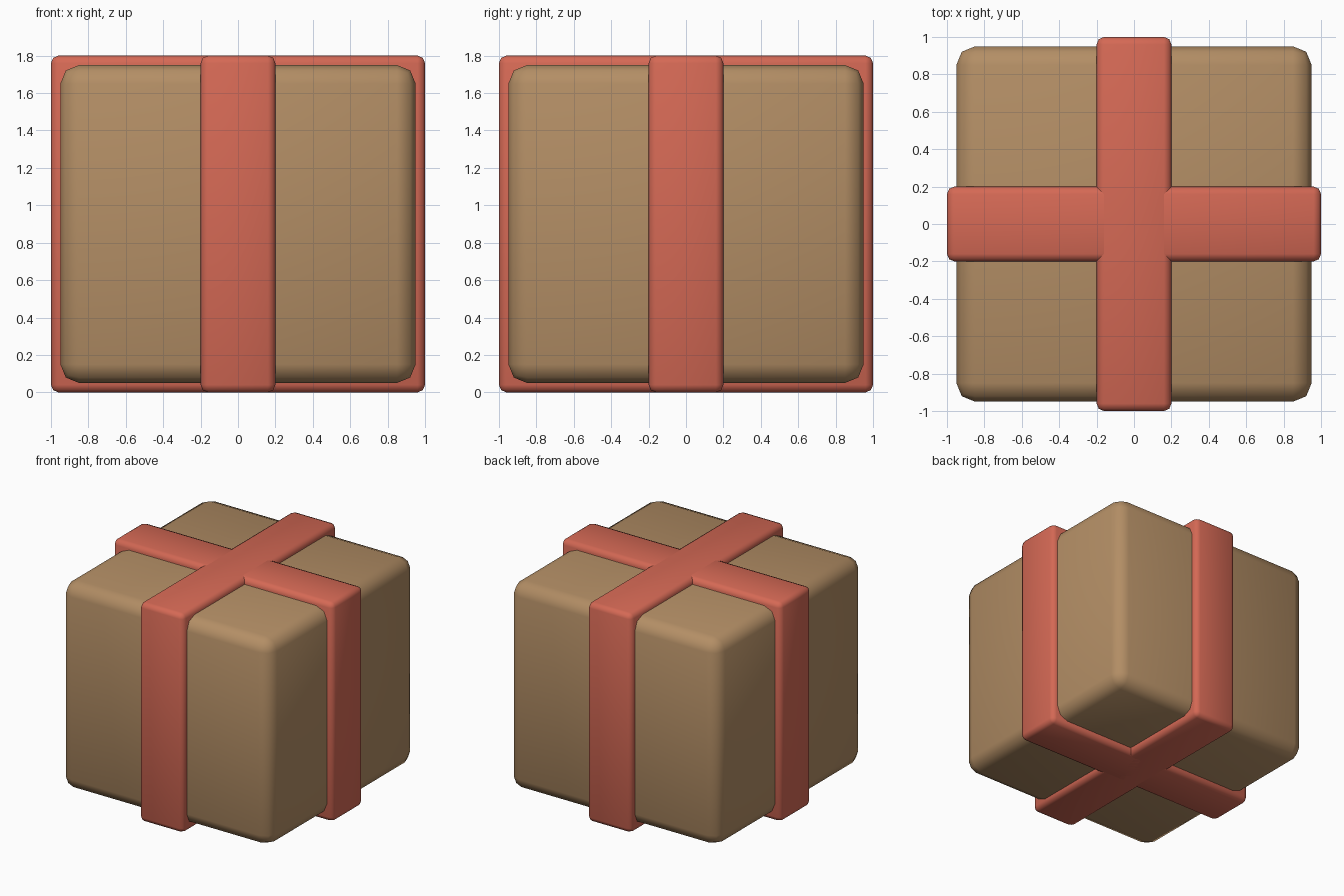
import bpy

cube = bpy.data.objects.get("Cube")
if cube:
    bpy.data.objects.remove(cube, do_unlink=True)


def material(name, rgb):
    mat = bpy.data.materials.new(name)
    mat.use_nodes = True
    mat.diffuse_color = (*rgb, 1)
    mat.node_tree.nodes["Principled BSDF"].inputs["Base Color"].default_value = (*rgb, 1)
    return mat


def rounded_box(name, size, bevel, mat):
    """Box centred on the middle of the parcel, with rounded smooth edges."""
    bpy.ops.mesh.primitive_cube_add(size=1, location=(0, 0, 0.9))
    obj = bpy.context.object
    obj.name = name
    obj.scale = size
    bpy.ops.object.transform_apply(location=False, rotation=False, scale=True)
    obj.data.materials.append(mat)
    bpy.ops.object.shade_smooth()
    mod = obj.modifiers.new("Rounded edges", "BEVEL")
    mod.width = bevel
    mod.segments = 2
    mod.limit_method = "NONE"
    return obj


cardboard = material("cardboard brown", (0.45, 0.27, 0.13))
coral = material("coral red", (0.66, 0.14, 0.09))

# Parcel body
rounded_box("parcel_box", (1.9, 1.9, 1.7), 0.1, cardboard)

# Two ribbon bands crossing on the top and bottom
rounded_box("ribbon_front_to_back", (0.4, 2.0, 1.8), 0.04, coral)
rounded_box("ribbon_side_to_side", (2.0, 0.4, 1.8), 0.04, coral)
